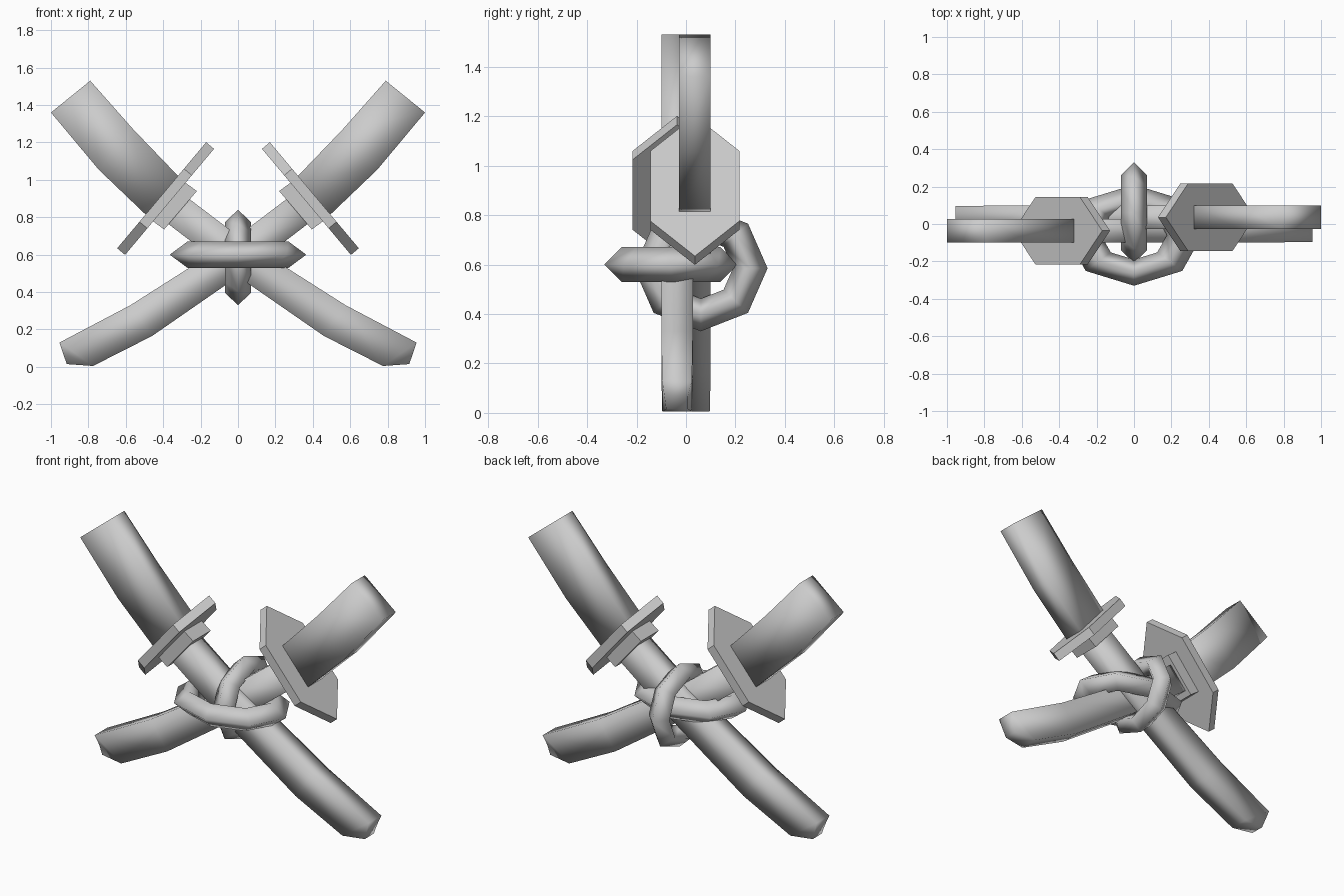
import bpy, bmesh, math
from mathutils import Vector, Matrix

cube = bpy.data.objects.get("Cube")
if cube:
    bpy.data.objects.remove(cube)

grey = bpy.data.materials.new("plain grey")
grey.use_nodes = True
grey.diffuse_color = (0.6, 0.6, 0.6, 1)
grey.node_tree.nodes["Principled BSDF"].inputs["Base Color"].default_value = (0.6, 0.6, 0.6, 1)

SWORD_Y = 0.036      # each sword sits this far off the centre plane
TILT = math.radians(40)


def finish(bm, name, smooth):
    bmesh.ops.recalc_face_normals(bm, faces=bm.faces)
    for f in bm.faces:
        f.smooth = smooth
    mesh = bpy.data.meshes.new(name)
    bm.to_mesh(mesh)
    bm.free()
    mesh.materials.append(grey)
    ob = bpy.data.objects.new(name, mesh)
    bpy.context.collection.objects.link(ob)
    return ob


def bar(name, stations, smooth=True):
    """Box-section bar through (upper xz, lower xz, half thickness) stations."""
    bm = bmesh.new()
    loops = []
    for up, lo, h in stations:
        loops.append([bm.verts.new((x, SWORD_Y + y, z)) for (x, z), y in
                      ((up, -h), (up, h), (lo, h), (lo, -h))])
    for a, b in zip(loops, loops[1:]):
        for i in range(4):
            j = (i + 1) % 4
            bm.faces.new((a[i], a[j], b[j], b[i]))
    bm.faces.new(loops[0])
    bm.faces.new(loops[-1])
    return finish(bm, name, smooth)


def ring(name, centre, radii, tube, rotation):
    """Eight-sided ring with a diamond section."""
    bm = bmesh.new()
    n, m = 8, 4
    mean = radii[1] - tube
    grid = []
    for i in range(n):
        a = math.tau * i / n
        row = []
        for k in range(m):
            b = math.tau * k / m
            r = mean + tube * math.cos(b)
            row.append(bm.verts.new((r * math.cos(a) * radii[0] / radii[1],
                                     r * math.sin(a), tube * math.sin(b))))
        grid.append(row)
    for i in range(n):
        p, q = grid[i], grid[(i + 1) % n]
        for k in range(m):
            l = (k + 1) % m
            bm.faces.new((p[k], q[k], q[l], p[l]))
    bmesh.ops.transform(bm, matrix=Matrix.Translation(centre) @ rotation, verts=bm.verts)
    return finish(bm, name, True)


def guard(name):
    """Stretched hexagonal plate square to the handle."""
    bm = bmesh.new()
    bmesh.ops.create_cone(bm, cap_ends=True, segments=6, radius1=1, radius2=1, depth=0.055,
                          matrix=Matrix.Rotation(math.radians(30), 4, "Z"))
    # put the hexagon's points on its long axis, then stand it up
    long_axis = max((v.co.copy() for v in bm.verts), key=lambda c: (round(c.y, 3), c.x))
    turn = math.atan2(long_axis.y, long_axis.x)
    bmesh.ops.rotate(bm, verts=bm.verts, matrix=Matrix.Rotation(-turn, 3, "Z"))
    bmesh.ops.scale(bm, verts=bm.verts, vec=(0.37, 0.18 / math.cos(math.pi / 6), 1))
    place = Matrix.Translation((0.387, SWORD_Y, 0.90)) @ Matrix.Rotation(math.pi / 2 - TILT, 4, "Y")
    bmesh.ops.transform(bm, matrix=place, verts=bm.verts)
    return finish(bm, name, False)


def sword(side):
    h = 0.064
    parts = [
        bar(side + "_handle", [((0.79, 1.53), (1.0, 1.36), h),
                               ((0.56, 1.27), (0.745, 1.055), h),
                               ((0.31, 1.01), (0.484, 0.805), h)]),
        guard(side + "_guard"),
        bar(side + "_collar", [((0.295, 0.995), (0.47, 0.79), 0.085),
                               ((0.22, 0.94), (0.395, 0.735), 0.085)], False),
        bar(side + "_blade", [((0.27, 0.905), (0.40, 0.785), h),
                              ((-0.04, 0.67), (0.06, 0.525), h),
                              ((-0.575, 0.33), (-0.46, 0.165), h),
                              ((-0.955, 0.13), (-0.775, 0.005), h - 0.004),
                              ((-0.935, 0.07), (-0.915, 0.015), h - 0.02)]),
    ]
    return parts


# Two crossed swords, the second turned half round the upright axis
sword("left")
for ob in sword("right"):
    ob.data.transform(Matrix.Rotation(math.pi, 4, "Z"))

# Two linked rings holding the crossing together
ring("level_ring", Vector((0, -0.06, 0.60)), (0.365, 0.27), 0.07, Matrix.Identity(4))
ring("upright_ring", Vector((0, 0.06, 0.585)), (0.255, 0.27), 0.07,
     Matrix.Rotation(math.pi / 2, 4, "Y"))
